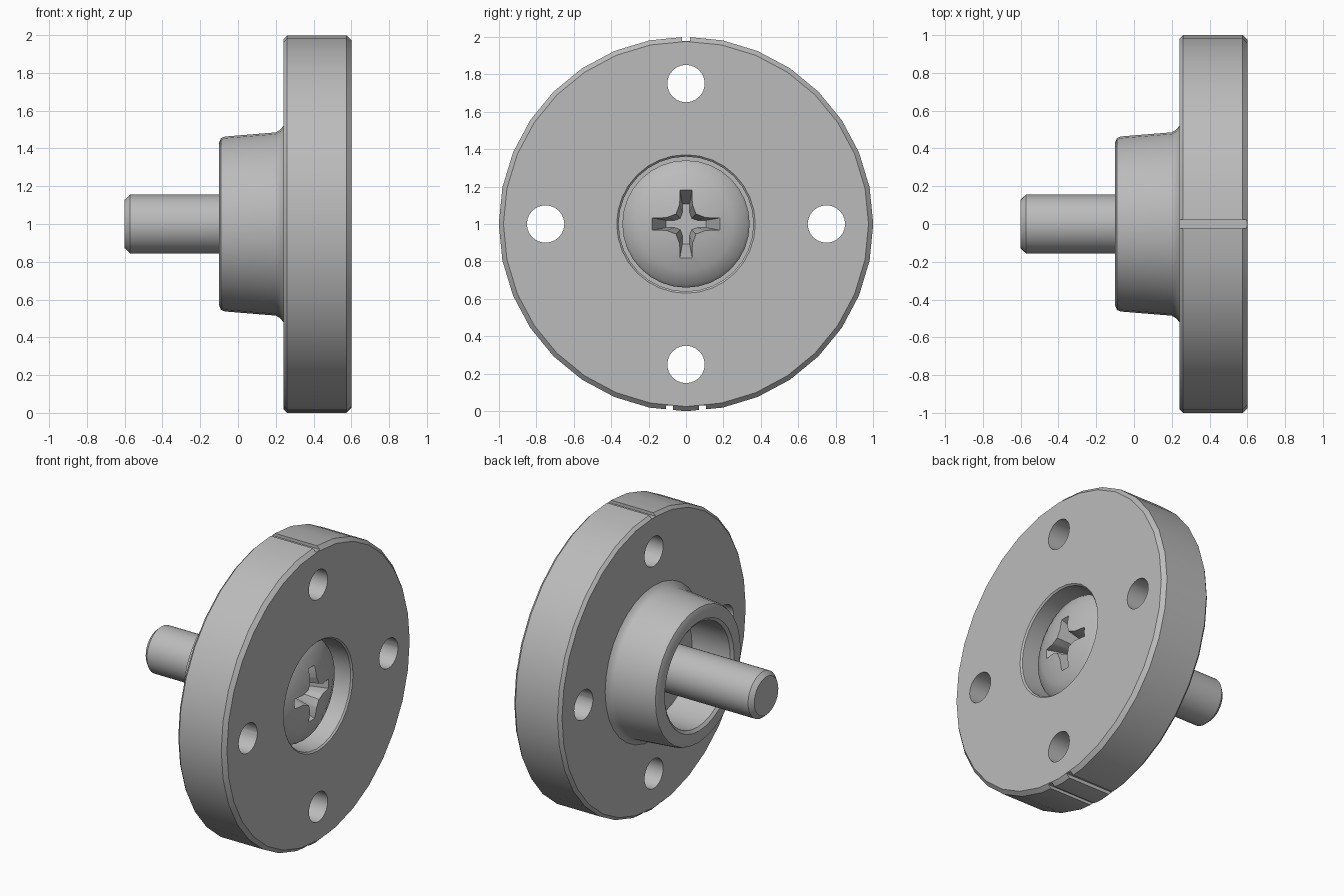
import bpy, bmesh, math
from mathutils import Matrix, Vector

cube = bpy.data.objects.get("Cube")
if cube:
    bpy.data.objects.remove(cube, do_unlink=True)

AXIS = 1.0  # height of the shared centre line

steel = bpy.data.materials.new("plain grey metal")
steel.use_nodes = True
GREY = (0.5, 0.5, 0.5, 1)
steel.diffuse_color = GREY
steel.node_tree.nodes["Principled BSDF"].inputs["Base Color"].default_value = GREY


def finish(name, bm):
    bmesh.ops.recalc_face_normals(bm, faces=bm.faces)
    mesh = bpy.data.meshes.new(name)
    bm.to_mesh(mesh)
    bm.free()
    mesh.materials.append(steel)
    obj = bpy.data.objects.new(name, mesh)
    bpy.context.collection.objects.link(obj)
    return obj


def lathe(name, profile, sides, closed=False):
    """Spin (x, radius) points around the horizontal centre line."""
    bm = bmesh.new()
    pts = profile + profile[:1] if closed else profile
    verts = [bm.verts.new((x, 0, AXIS + r)) for x, r in pts]
    edges = [bm.edges.new(pair) for pair in zip(verts, verts[1:])]
    bmesh.ops.spin(bm, geom=verts + edges, cent=(0, 0, AXIS), axis=(1, 0, 0),
                   angle=math.tau, steps=sides)
    bmesh.ops.remove_doubles(bm, verts=bm.verts, dist=0.0005)
    return finish(name, bm)


def box(bm, centre, size):
    m = Matrix.Translation(centre) @ Matrix.Diagonal((*size, 1))
    bmesh.ops.create_cube(bm, size=1, matrix=m)


def cut(obj, bm):
    cutter = finish("cutter", bm)
    cutter.hide_render = True
    mod = obj.modifiers.new("cut", "BOOLEAN")
    mod.object, mod.operation, mod.solver = cutter, "DIFFERENCE", "EXACT"
    graph = bpy.context.evaluated_depsgraph_get()
    mesh = bpy.data.meshes.new_from_object(obj.evaluated_get(graph))
    obj.modifiers.clear()
    obj.data = mesh
    bpy.data.objects.remove(cutter, do_unlink=True)


def smooth(obj):
    bpy.ops.object.select_all(action="DESELECT")
    obj.select_set(True)
    bpy.context.view_layer.objects.active = obj
    bpy.ops.object.shade_smooth_by_angle(angle=math.radians(30))


# Flanged disc with its hub, rear bore and front recess
disc = lathe("flange_disc_with_hub", [
    (0.35, 0.15), (0.35, 0.36), (0.59, 0.36), (0.6, 0.37),
    (0.6, 0.975), (0.575, 1), (0.26, 1), (0.24, 0.98),
    (0.24, 0.52), (0.225, 0.5), (0.2, 0.485),
    (-0.07, 0.463), (-0.09, 0.455), (-0.1, 0.43),
    (-0.1, 0.37), (-0.085, 0.35), (0.2, 0.35), (0.2, 0.15)], 32, closed=True)

# Four mounting holes
holes = bmesh.new()
for i in range(4):
    a = i * math.pi / 2
    m = (Matrix.Translation((0.42, 0.75 * math.cos(a), AXIS + 0.75 * math.sin(a)))
         @ Matrix.Rotation(math.pi / 2, 4, "Y"))
    bmesh.ops.create_cone(holes, cap_ends=True, segments=24, radius1=0.1,
                          radius2=0.1, depth=0.6, matrix=m)
cut(disc, holes)

# Rim index grooves: one above, a pair below
grooves = bmesh.new()
box(grooves, (0.42, 0, 2.0), (0.6, 0.045, 0.045))
for side in (-1, 1):
    box(grooves, (0.42, side * 0.088, 0), (0.6, 0.035, 0.06))
cut(disc, grooves)
smooth(disc)

# Screw: chamfered shank and domed head
shank = lathe("screw_shank", [
    (-0.6, 0), (-0.6, 0.128), (-0.572, 0.155), (0.36, 0.155), (0.36, 0)], 32)
smooth(shank)
head = lathe("screw_head", [
    (0.352, 0), (0.352, 0.34), (0.475, 0.34), (0.495, 0.325), (0.53, 0.25),
    (0.555, 0.16), (0.567, 0.08), (0.57, 0)], 32)

# Tapered cross recess
quarter = [(0.035, 0.195), (0.035, 0.11), (0.055, 0.055),
           (0.11, 0.035), (0.195, 0.035)]
outline = []
for i in range(4):
    turn = Matrix.Rotation(-i * math.pi / 2, 2)
    outline += [turn @ Vector(p) for p in quarter]
cross = bmesh.new()
rings = [[cross.verts.new((x, p.x * s, AXIS + p.y * s)) for p in outline]
         for x, s in ((0.61, 1.08), (0.40, 0.55))]
n = len(outline)
for i in range(n):
    j = (i + 1) % n
    cross.faces.new((rings[0][i], rings[0][j], rings[1][j], rings[1][i]))
for ring in rings:
    cross.faces.new(ring)
cut(head, cross)
smooth(head)
